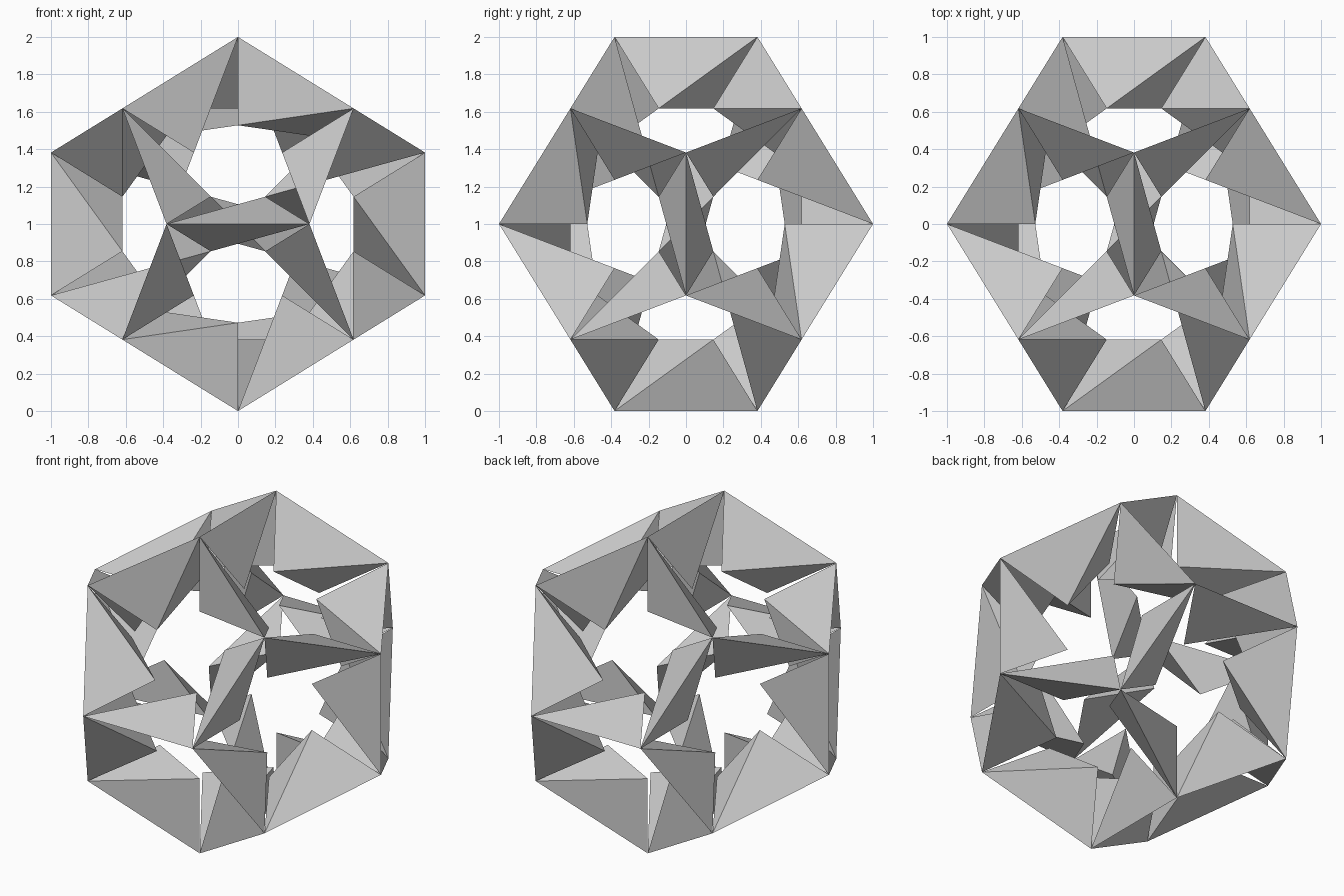
import bpy, bmesh
from itertools import combinations, product
from mathutils import Matrix, Vector

cube = bpy.data.objects.get("Cube")
if cube:
    bpy.data.objects.remove(cube, do_unlink=True)

# Golden-ratio proportions
G = (5 ** 0.5 - 1) / 2
HALF, INNER, TWIST = G ** 2, G, G ** 4

# Plain grey paper
grey = bpy.data.materials.new("grey")
grey.use_nodes = True
colour = (0.6, 0.6, 0.6, 1)
grey.diffuse_color = colour
grey.node_tree.nodes["Principled BSDF"].inputs["Base Color"].default_value = colour

# One twisted strut: outer edge along x, inner edge turned diagonally
bm = bmesh.new()
corners = [bm.verts.new(p) for p in (
    (-HALF, -1, 0), (HALF, -1, 0),
    (TWIST, -INNER, TWIST), (-TWIST, -INNER, -TWIST))]
for tri in combinations(corners, 3):
    bm.faces.new(tri)
bmesh.ops.recalc_face_normals(bm, faces=bm.faces)
strut_mesh = bpy.data.meshes.new("strut")
bm.to_mesh(strut_mesh)
bm.free()
strut_mesh.materials.append(grey)

# Corners of the dodecahedron frame
points = [Vector(p) * G for p in product((-1, 1), repeat=3)]
for a, b in product((-1, 1), repeat=2):
    p = (a * HALF, b, 0)
    points += [Vector(p[i:] + p[:i]) for i in range(3)]

# A strut on each edge
for a, b in combinations(points, 2):
    if abs((b - a).length - 2 * HALF) > 0.01:
        continue
    along = (b - a).normalized()
    inward = -(a + b).normalized()
    side = along.cross(inward)
    strut = bpy.data.objects.new("strut", strut_mesh)
    turn = Matrix((along, inward, side)).transposed().to_4x4()
    strut.matrix_world = Matrix.Translation((0, 0, 1)) @ turn
    bpy.context.collection.objects.link(strut)
